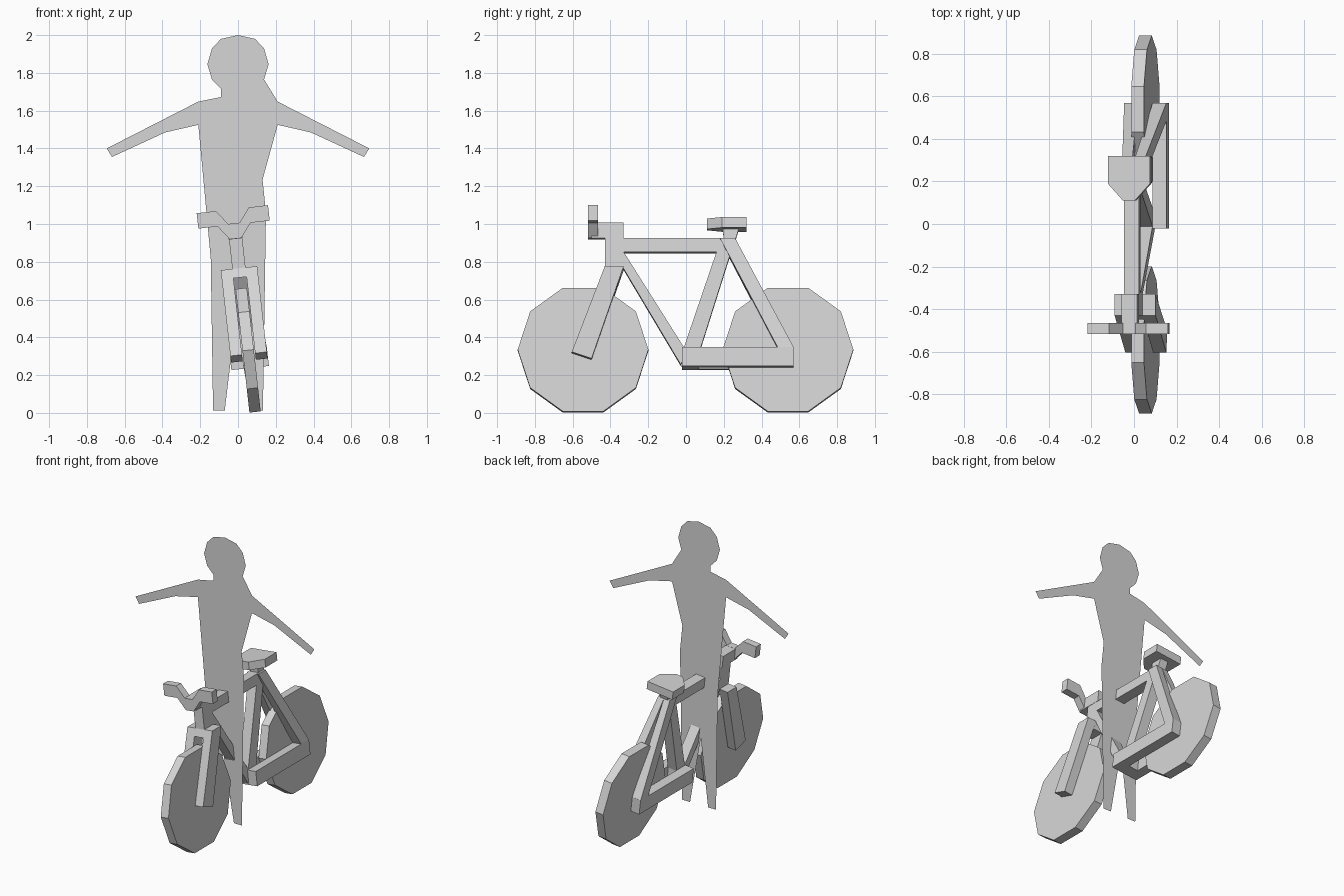
import bpy, bmesh, math
from mathutils import Matrix

if "Cube" in bpy.data.objects:
    bpy.data.objects.remove(bpy.data.objects["Cube"], do_unlink=True)

grey = bpy.data.materials.new("light_grey")
grey.use_nodes = True
colour = (0.67, 0.67, 0.67, 1)
grey.diffuse_color = colour
grey.node_tree.nodes["Principled BSDF"].inputs["Base Color"].default_value = colour

# The bicycle leans towards -x
LEAN = Matrix.Translation((0.0905, 0, 0.004)) @ Matrix.Rotation(math.radians(-6.4), 4, 'Y')


def make(name, bm, matrix=Matrix()):
    bmesh.ops.recalc_face_normals(bm, faces=bm.faces)
    mesh = bpy.data.meshes.new(name)
    bm.to_mesh(mesh)
    bm.free()
    mesh.materials.append(grey)
    obj = bpy.data.objects.new(name, mesh)
    obj.matrix_world = matrix
    bpy.context.collection.objects.link(obj)
    return obj


def loft(name, ring_a, ring_b):
    """Solid between two matching rings of points, in the leaning frame."""
    bm = bmesh.new()
    a = [bm.verts.new(p) for p in ring_a]
    b = [bm.verts.new(p) for p in ring_b]
    bm.faces.new(a)
    bm.faces.new(b)
    for i in range(len(a)):
        j = (i + 1) % len(a)
        bm.faces.new((a[i], a[j], b[j], b[i]))
    return make(name, bm, LEAN)


def slab(name, profile, x0, x1):
    """Side profile in (y, z) given thickness from x0 to x1."""
    return loft(name, [(x0, y, z) for y, z in profile], [(x1, y, z) for y, z in profile])


def box(name, y0, y1, z0, z1, x0, x1):
    return slab(name, [(y0, z0), (y1, z0), (y1, z1), (y0, z1)], x0, x1)


# Ten-sided wheels
for name, cy in (("front_wheel", -0.545), ("rear_wheel", 0.54)):
    angles = [math.radians(18 + 36 * i - 90) for i in range(10)]
    slab(name, [(cy + 0.346 * math.cos(a), 0.33 + 0.346 * math.sin(a)) for a in angles],
         -0.03, 0.03)

# Main frame
T = 0.035
box("top_tube", -0.34, 0.2, 0.85, 0.923, -T, T)
box("head_tube", -0.43, -0.33, 0.765, 0.93, -T, T)
box("stem", -0.5, -0.33, 0.923, 1.005, -0.037, 0.037)
slab("down_tube", [(-0.33, 0.85), (-0.33, 0.76), (-0.025, 0.245), (-0.01, 0.34)], -T, T)
slab("seat_tube", [(-0.015, 0.33), (0.075, 0.33), (0.26, 0.92), (0.185, 0.92)], -T, T)
slab("seat_post", [(0.2, 0.91), (0.26, 0.91), (0.28, 0.975), (0.195, 0.975)], -0.03, 0.03)

# Fork, chain stays and seat stays in mirrored pairs
IN, OUT = 0.035, 0.097
fork = [(-0.43, 0.767), (-0.33, 0.767), (-0.5, 0.275), (-0.605, 0.31)]
slab("fork_crown", [(-0.43, 0.767), (-0.33, 0.767), (-0.347, 0.717), (-0.449, 0.717)], -IN, IN)
box("bottom_bracket", -0.02, 0.07, 0.235, 0.337, -IN, IN)
for side, s in (("left", 1), ("right", -1)):
    slab(side + "_fork_leg", fork, s * IN, s * OUT)
    box(side + "_chain_stay", -0.02, 0.57, 0.235, 0.337, s * IN, s * 0.1)
    top = [(0, 0.18), (0.045, 0.18), (0.045, 0.26), (0, 0.26)]
    foot = [(IN, 0.485), (0.1, 0.485), (0.1, 0.57), (IN, 0.57)]
    loft(side + "_seat_stay", [(s * x, y, 0.922) for x, y in top],
         [(s * x, y, 0.335) for x, y in foot])

# Saddle
half = [(0.028, 0.11), (0.1, 0.19), (0.1, 0.32)]
outline = half + [(-x, y) for x, y in reversed(half)]
loft("saddle", [(x, y, 0.972) for x, y in outline], [(x, y, 1.028) for x, y in outline])

# Raised handlebar
bar = [(0.03, 0.965), (0.088, 1.04), (0.19, 1.04)]
path = [(-x, z) for x, z in reversed(bar)] + bar
ring = [(x, z + 0.041) for x, z in path] + [(x, z - 0.041) for x, z in reversed(path)]
loft("handlebar", [(x, -0.518, z) for x, z in ring], [(x, -0.465, z) for x, z in ring])

# Flat standing figure with spread arms
body = [(0.09, 1.98), (0.138, 1.93), (0.162, 1.845), (0.138, 1.765), (0.085, 1.71),
        (0.07, 1.69), (0.09, 1.672), (0.21, 1.648), (0.695, 1.4), (0.667, 1.355),
        (0.385, 1.485), (0.21, 1.525), (0.158, 1.525), (0.13, 1.235), (0.148, 1.06),
        (0.132, 0.013), (0.07, 0.013), (0.055, 0.72), (0.02, 0.9)]
points = [(0, 2)] + body + [(-x, z) for x, z in reversed(body)]
bm = bmesh.new()
bm.faces.new([bm.verts.new((x, -0.145, z)) for x, z in reversed(points)])
bmesh.ops.triangulate(bm, faces=bm.faces[:])
make("standing_figure", bm)
